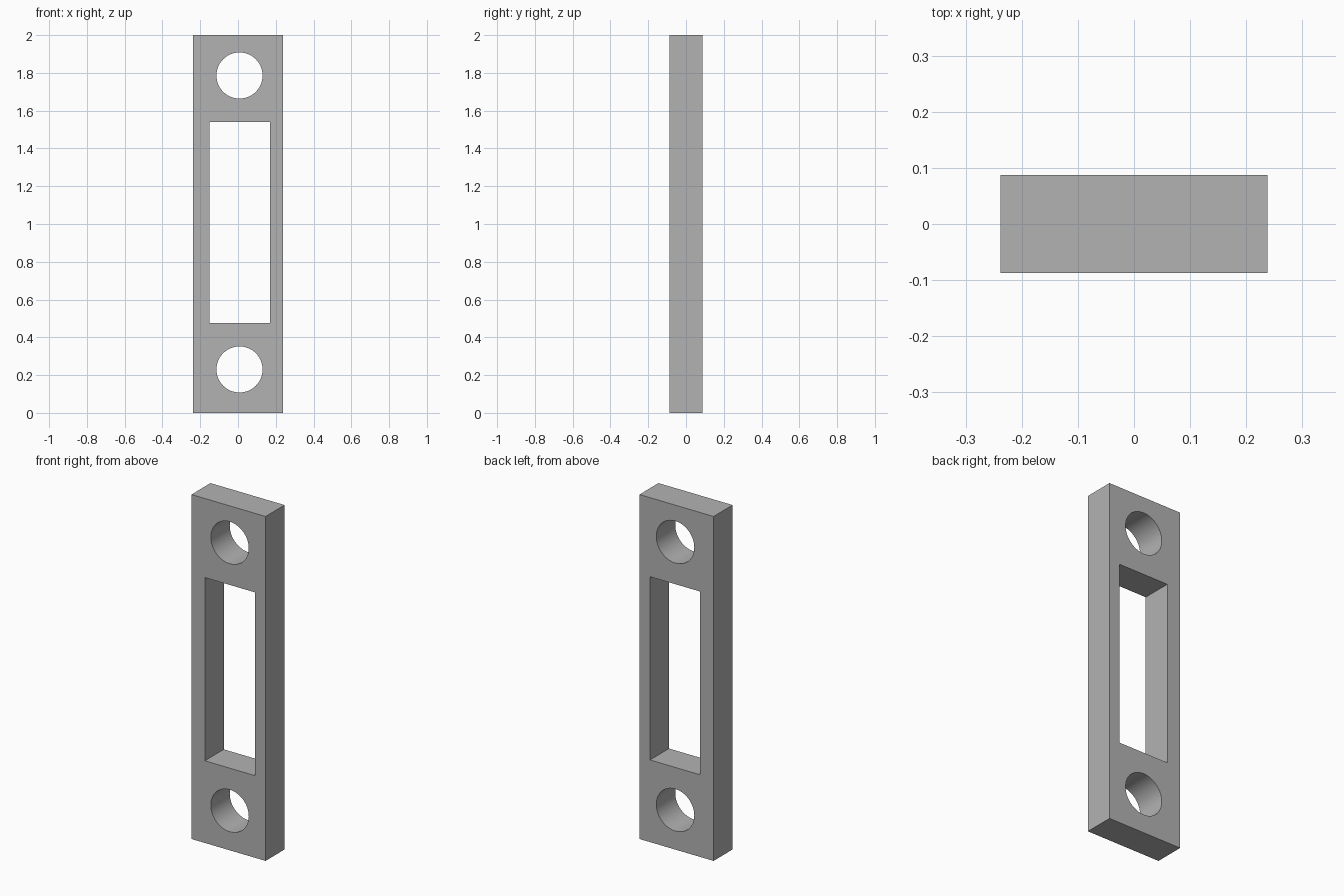
import bpy
import math

WIDTH, DEPTH, HEIGHT = 0.476, 0.174, 2.0
HOLE_X, HOLE_RADIUS = 0.008, 0.122

if "Cube" in bpy.data.objects:
    bpy.data.objects.remove(bpy.data.objects["Cube"], do_unlink=True)


def add_box(name, x_range, y_range, z_range):
    ranges = (x_range, y_range, z_range)
    bpy.ops.mesh.primitive_cube_add(size=1, location=[(a + b) / 2 for a, b in ranges])
    box = bpy.context.object
    box.name = name
    box.scale = [b - a for a, b in ranges]
    bpy.ops.object.transform_apply(location=True, rotation=True, scale=True)
    return box


def add_hole_cutter(name, z):
    bpy.ops.mesh.primitive_cylinder_add(
        vertices=64, radius=HOLE_RADIUS, depth=DEPTH * 2,
        location=(HOLE_X, 0, z), rotation=(math.pi / 2, 0, 0))
    cutter = bpy.context.object
    cutter.name = name
    return cutter


# Plate
plate = add_box("mounting_plate", (-WIDTH / 2, WIDTH / 2),
                (-DEPTH / 2, DEPTH / 2), (0, HEIGHT))

# Slot and screw holes cut straight through
cutters = [
    add_box("slot_cutter", (-0.152, 0.17), (-DEPTH, DEPTH), (0.477, 1.541)),
    add_hole_cutter("lower_hole_cutter", 0.23),
    add_hole_cutter("upper_hole_cutter", 1.786),
]
bpy.ops.object.select_all(action='DESELECT')
plate.select_set(True)
bpy.context.view_layer.objects.active = plate
for cutter in cutters:
    cutter.hide_render = True
    cut = plate.modifiers.new(cutter.name, 'BOOLEAN')
    cut.operation = 'DIFFERENCE'
    cut.solver = 'EXACT'
    cut.object = cutter
    bpy.ops.object.modifier_apply(modifier=cut.name)
    bpy.data.objects.remove(cutter, do_unlink=True)

# Smooth hole walls, sharp edges
bpy.ops.object.shade_smooth_by_angle(angle=math.radians(30))

# Grey metal
grey = bpy.data.materials.new("grey_metal")
grey.use_nodes = True
colour = (0.45, 0.45, 0.45, 1)
grey.diffuse_color = colour
grey.node_tree.nodes["Principled BSDF"].inputs["Base Color"].default_value = colour
plate.data.materials.clear()
plate.data.materials.append(grey)
